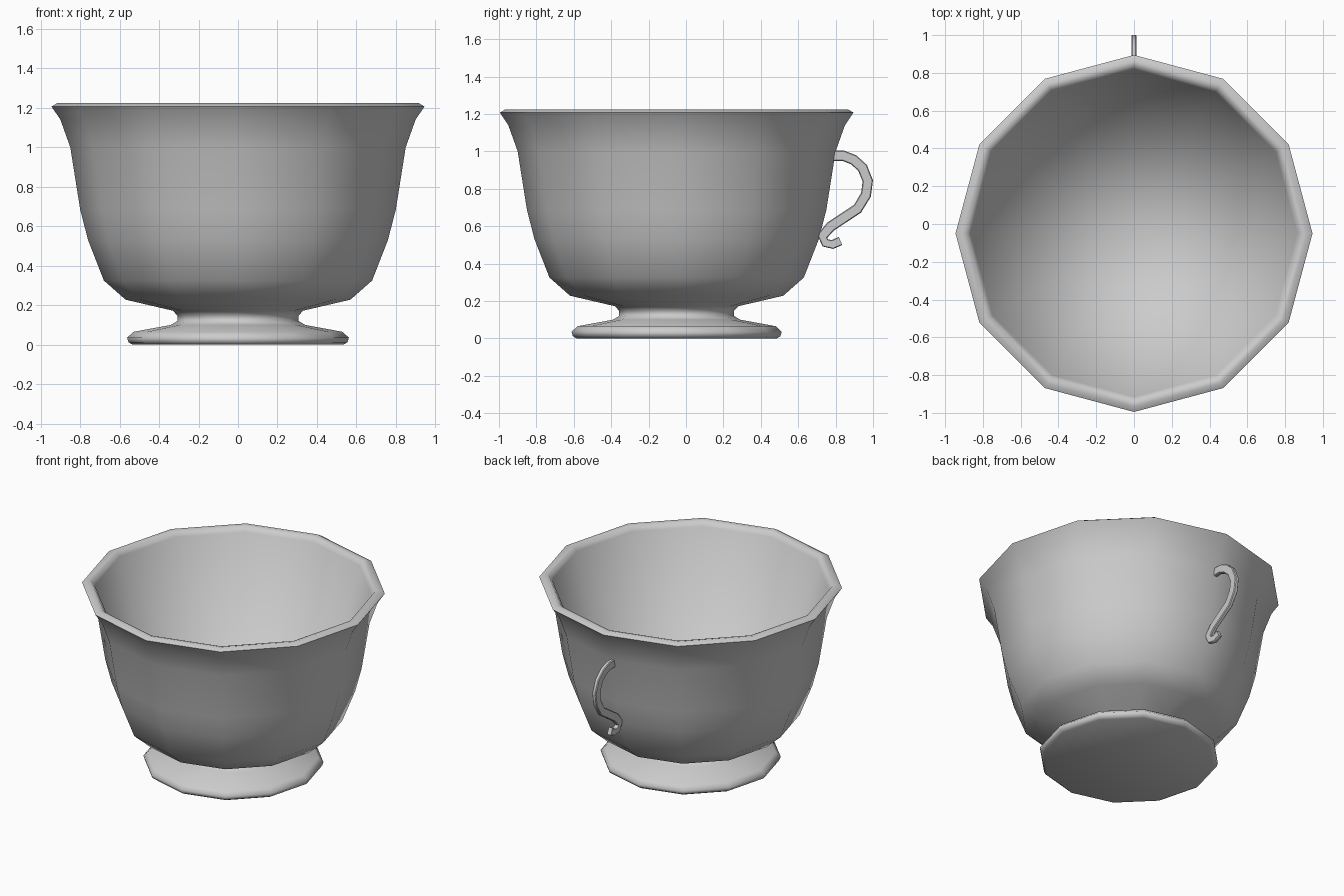
import bpy, bmesh, math
from mathutils import Vector

if "Cube" in bpy.data.objects:
    bpy.data.objects.remove(bpy.data.objects["Cube"])

SIDES = 12
CY = -0.05  # cup axis; the handle fills the rest of the depth


def finish(bm, name, angle):
    bmesh.ops.recalc_face_normals(bm, faces=bm.faces)
    mesh = bpy.data.meshes.new(name)
    bm.to_mesh(mesh)
    bm.free()
    ob = bpy.data.objects.new(name, mesh)
    bpy.context.collection.objects.link(ob)
    bpy.ops.object.select_all(action='DESELECT')
    ob.select_set(True)
    bpy.context.view_layer.objects.active = ob
    bpy.ops.object.shade_smooth_by_angle(angle=math.radians(angle))
    return ob


def bridge(bm, rings):
    for a, b in zip(rings, rings[1:]):
        n = len(a)
        for i in range(n):
            j = (i + 1) % n
            bm.faces.new((a[i], a[j], b[j], b[i]))


# Cup body: foot, neck, flared bowl, rolled rim and inner wall as one lathe
profile = [
    (0.535, 0.0), (0.555, 0.012), (0.562, 0.035), (0.53, 0.065), (0.34, 0.10),
    (0.307, 0.12), (0.307, 0.147), (0.33, 0.172), (0.57, 0.228), (0.68, 0.325),
    (0.76, 0.53), (0.80, 0.685), (0.85, 1.0), (0.90, 1.14), (0.945, 1.207),
    (0.915, 1.225), (0.885, 1.218), (0.865, 1.19), (0.62, 0.39),
]
bm = bmesh.new()
rings = []
for r, z in profile:
    rings.append([bm.verts.new((r * math.sin(2 * math.pi * i / SIDES),
                                CY + r * math.cos(2 * math.pi * i / SIDES), z))
                  for i in range(SIDES)])
bridge(bm, rings)
bm.faces.new(rings[0])
centre = bm.verts.new((0, CY, 0.25))
for i in range(SIDES):
    bm.faces.new((rings[-1][i], rings[-1][(i + 1) % SIDES], centre))
finish(bm, "cup_body", 80)

# Handle: flat strap with eased edges swept along a curl in the y-z plane
path = [Vector((0, y, z)) for y, z in [
    (0.765, 0.976), (0.842, 0.976), (0.896, 0.955), (0.944, 0.912), (0.972, 0.842),
    (0.962, 0.767), (0.917, 0.693), (0.773, 0.598), (0.728, 0.545),
    (0.746, 0.510), (0.783, 0.502), (0.826, 0.521)]]
section = [(0.009, 0.028), (0.014, 0.023), (0.014, -0.023), (0.009, -0.028)]
section += [(-x, w) for x, w in reversed(section)]
bm = bmesh.new()
rings = []
for i, p in enumerate(path):
    t = (path[min(i + 1, len(path) - 1)] - path[max(i - 1, 0)]).normalized()
    side = Vector((0, -t.z, t.y))
    k = 0.85 if i >= len(path) - 3 else 1.0
    rings.append([bm.verts.new(p + Vector((x, 0, 0)) + side * w * k) for x, w in section])
bridge(bm, rings)
bm.faces.new(rings[0])
bm.faces.new(rings[-1])
finish(bm, "handle", 40)
